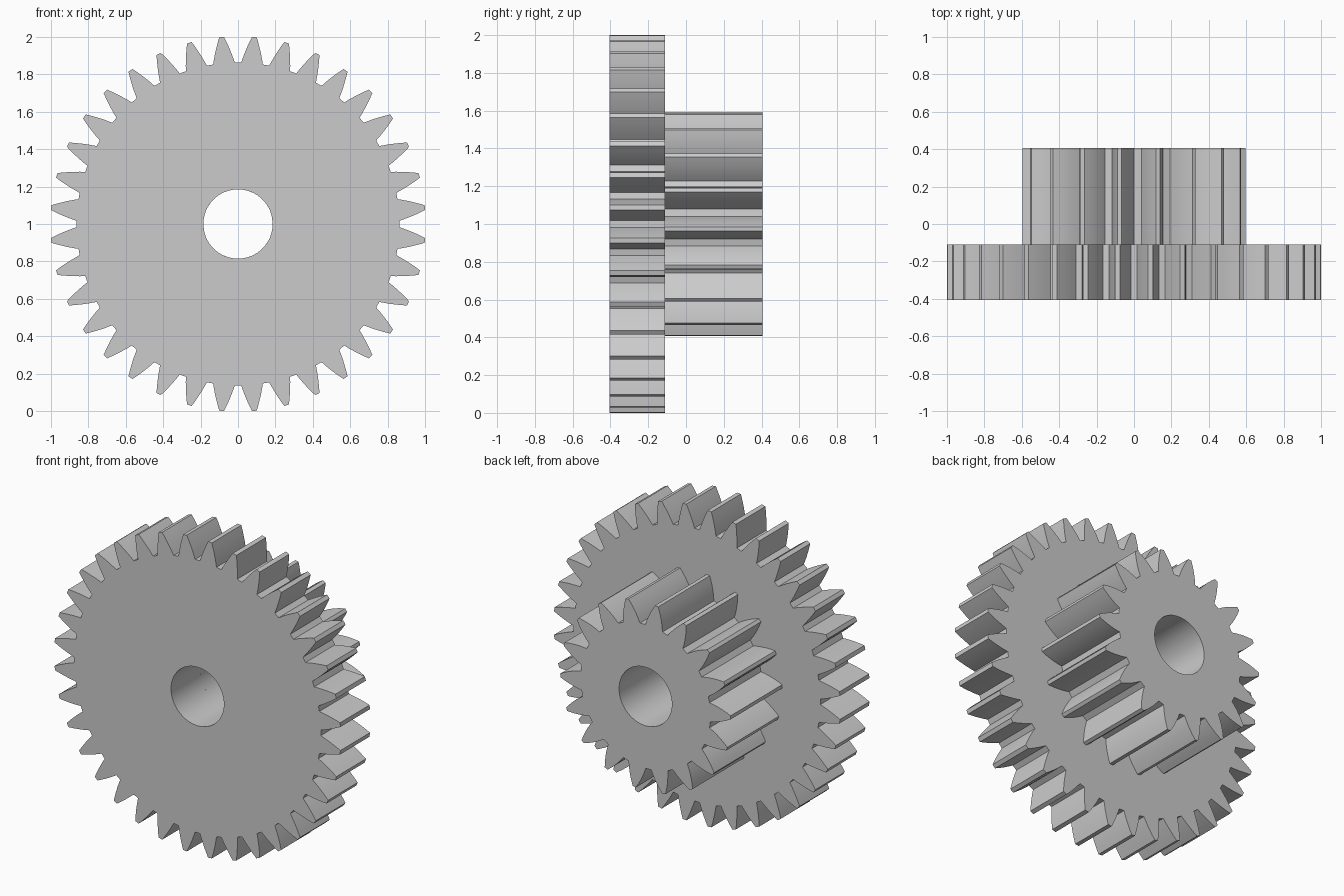
import bpy
import bmesh
from math import sin, cos, asin, radians, pi

cube = bpy.data.objects.get("Cube")
if cube:
    bpy.data.objects.remove(cube, do_unlink=True)

# One plain grey metal
GREY = (0.6, 0.6, 0.6, 1.0)
metal = bpy.data.materials.new("grey_metal")
metal.use_nodes = True
metal.diffuse_color = GREY
metal.node_tree.nodes["Principled BSDF"].inputs["Base Color"].default_value = GREY

CENTRE_Z = 1.0
BORE = 0.185
FLANK_STEPS = 5


def tooth_profile(root, tip, root_half, tip_half, bulge):
    """Points (radius, angle from tooth axis) across one tooth, convex flanks."""
    side = []
    for i in range(FLANK_STEPS + 1):
        t = i / FLANK_STEPS
        r = root + (tip - root) * t
        half = root_half + (tip_half - root_half) * t + 4 * bulge * t * (1 - t)
        side.append((r, asin(half / r)))
    return [(r, -a) for r, a in side] + [(r, a) for r, a in reversed(side)]


def make_gear(name, teeth, start, y_front, y_back, profile):
    bm = bmesh.new()
    polar = [(r, start + 2 * pi * k / teeth + a)
             for k in range(teeth) for r, a in profile]

    def ring(y, bore):
        return [bm.verts.new((cos(a) * (BORE if bore else r), y,
                              CENTRE_Z + sin(a) * (BORE if bore else r)))
                for r, a in polar]

    # Front rim, back rim, back bore and front bore form a closed tube
    loops = [ring(y_front, False), ring(y_back, False),
             ring(y_back, True), ring(y_front, True)]
    n = len(polar)
    for j in range(4):
        a, b = loops[j], loops[(j + 1) % 4]
        for i in range(n):
            k = (i + 1) % n
            bm.faces.new((a[i], a[k], b[k], b[i]))
    bmesh.ops.recalc_face_normals(bm, faces=bm.faces)

    mesh = bpy.data.meshes.new(name)
    bm.to_mesh(mesh)
    bm.free()
    mesh.materials.append(metal)
    obj = bpy.data.objects.new(name, mesh)
    bpy.context.collection.objects.link(obj)
    bpy.ops.object.select_all(action='DESELECT')
    obj.select_set(True)
    bpy.context.view_layer.objects.active = obj
    bpy.ops.object.shade_smooth_by_angle(angle=radians(25))
    return obj


# Wide front gear and the narrower pinion behind it
make_gear("large_gear", 36, radians(5), -0.405, -0.11,
          tooth_profile(0.863, 1.003, 0.058, 0.013, 0.003))
make_gear("small_gear", 18, radians(-2.5), -0.11, 0.405,
          tooth_profile(0.455, 0.597, 0.06, 0.011, 0.006))
